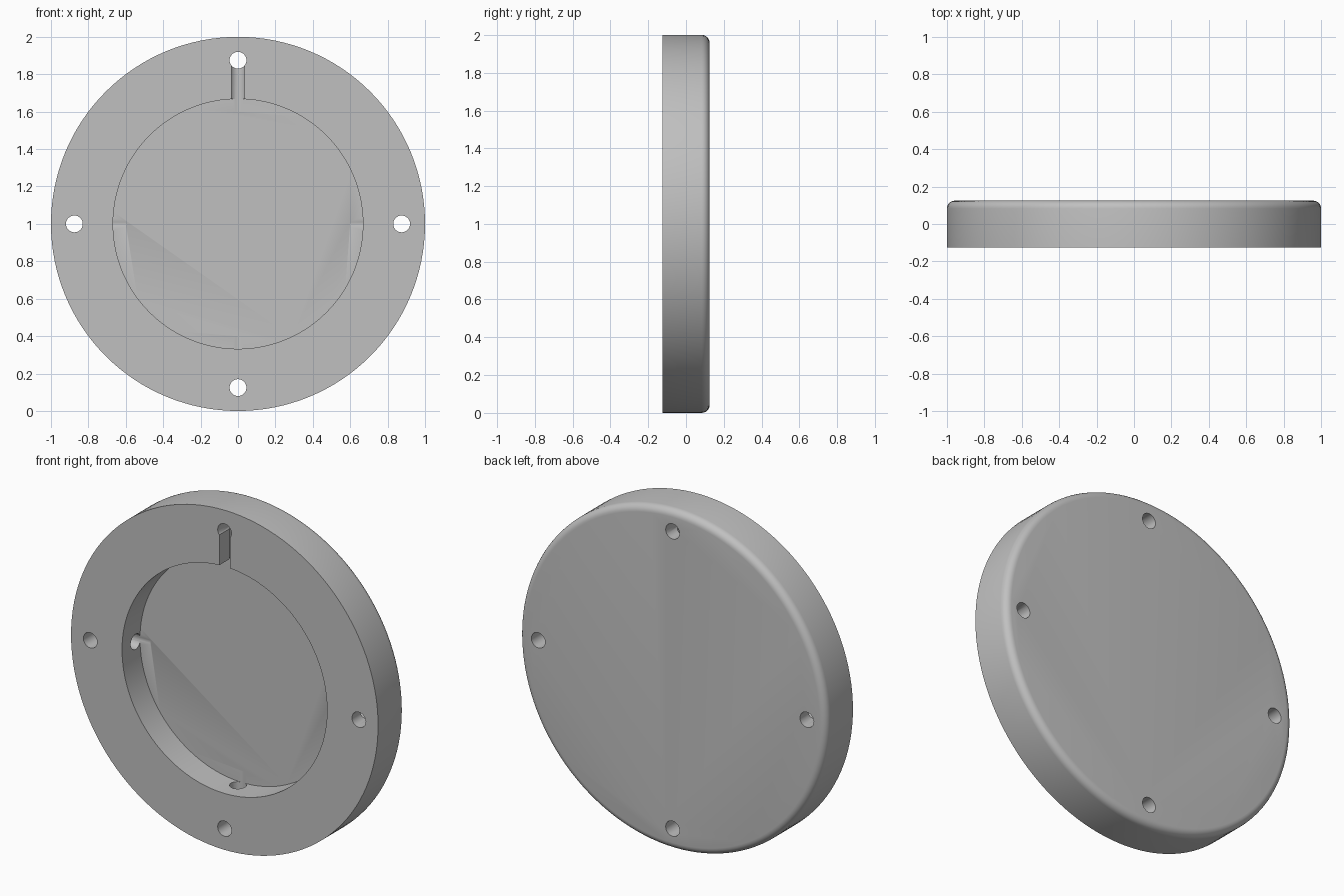
import bpy, math
from mathutils import Matrix, Vector

cube = bpy.data.objects.get("Cube")
if cube:
    bpy.data.objects.remove(cube, do_unlink=True)

RADIUS, HALF, RECESS_RADIUS, RECESS_DEPTH = 1.0, 0.125, 0.668, 0.167
BOLT_CIRCLE, BOLT_RADIUS, PORT_RADIUS, FILLET = 0.875, 0.045, 0.045, 0.042
CENTRE = Vector((0, 0, 1))

grey = bpy.data.materials.new("light grey")
grey.use_nodes = True
colour = (0.53, 0.53, 0.53, 1)
grey.diffuse_color = colour
grey.node_tree.nodes["Principled BSDF"].inputs["Base Color"].default_value = colour


def rod(name, start, end, radius, sides):
    """Cylinder between two points."""
    axis = end - start
    bpy.ops.mesh.primitive_cylinder_add(
        vertices=sides, radius=radius, depth=axis.length,
        location=(start + end) / 2,
        rotation=axis.to_track_quat('Z', 'Y').to_euler())
    bpy.context.object.name = name
    return bpy.context.object


# Disc body with its back rim rounded
body = rod("flange_disc", CENTRE + Vector((0, -HALF, 0)),
           CENTRE + Vector((0, HALF, 0)), RADIUS, 128)
body.data.materials.append(grey)
bpy.ops.object.transform_apply(location=False, rotation=True, scale=False)
weights = body.data.attributes.new("bevel_weight_edge", 'FLOAT', 'EDGE')
for edge in body.data.edges:
    if all(body.data.vertices[v].co.y > 0 for v in edge.vertices):
        weights.data[edge.index].value = 1
bevel = body.modifiers.new("back_fillet", 'BEVEL')
bevel.limit_method = 'WEIGHT'
bevel.width = FILLET
bevel.segments = 6

# Front recess
front = Vector((0, -HALF, 0))
cutters = [rod("recess_cutter", CENTRE + front * 2,
               CENTRE + front + Vector((0, RECESS_DEPTH, 0)), RECESS_RADIUS, 128)]

# Bolt holes, each joined to the recess by a radial port
for i in range(4):
    out = Matrix.Rotation(i * math.pi / 2, 3, 'Y') @ Vector((0, 0, 1))
    bolt = CENTRE + out * BOLT_CIRCLE
    cutters.append(rod("bolt_cutter", bolt + front * 2, bolt - front * 2, BOLT_RADIUS, 32))
    cutters.append(rod("port_cutter", CENTRE + out * 0.6, bolt, PORT_RADIUS, 32))

# Slot from the recess to the top bolt hole
low, high = 1.6, 1 + BOLT_CIRCLE - 0.01
bpy.ops.mesh.primitive_cube_add(size=1, location=(0, -HALF, (low + high) / 2))
slot = bpy.context.object
slot.name = "slot_cutter"
slot.scale = (0.068, 2 * HALF, high - low)
cutters.append(slot)

for cutter in cutters:
    cutter.hide_render = True
    cut = body.modifiers.new(cutter.name, 'BOOLEAN')
    cut.operation = 'DIFFERENCE'
    cut.solver = 'EXACT'
    cut.object = cutter

# Bake the cuts and remove the helpers
bpy.context.view_layer.update()
evaluated = body.evaluated_get(bpy.context.evaluated_depsgraph_get())
baked = bpy.data.meshes.new_from_object(evaluated)
body.modifiers.clear()
body.data = baked
baked.materials.clear()
baked.materials.append(grey)
for cutter in cutters:
    bpy.data.objects.remove(cutter, do_unlink=True)

bpy.ops.object.select_all(action='DESELECT')
body.select_set(True)
bpy.context.view_layer.objects.active = body
bpy.ops.object.shade_smooth_by_angle(angle=math.radians(30))
